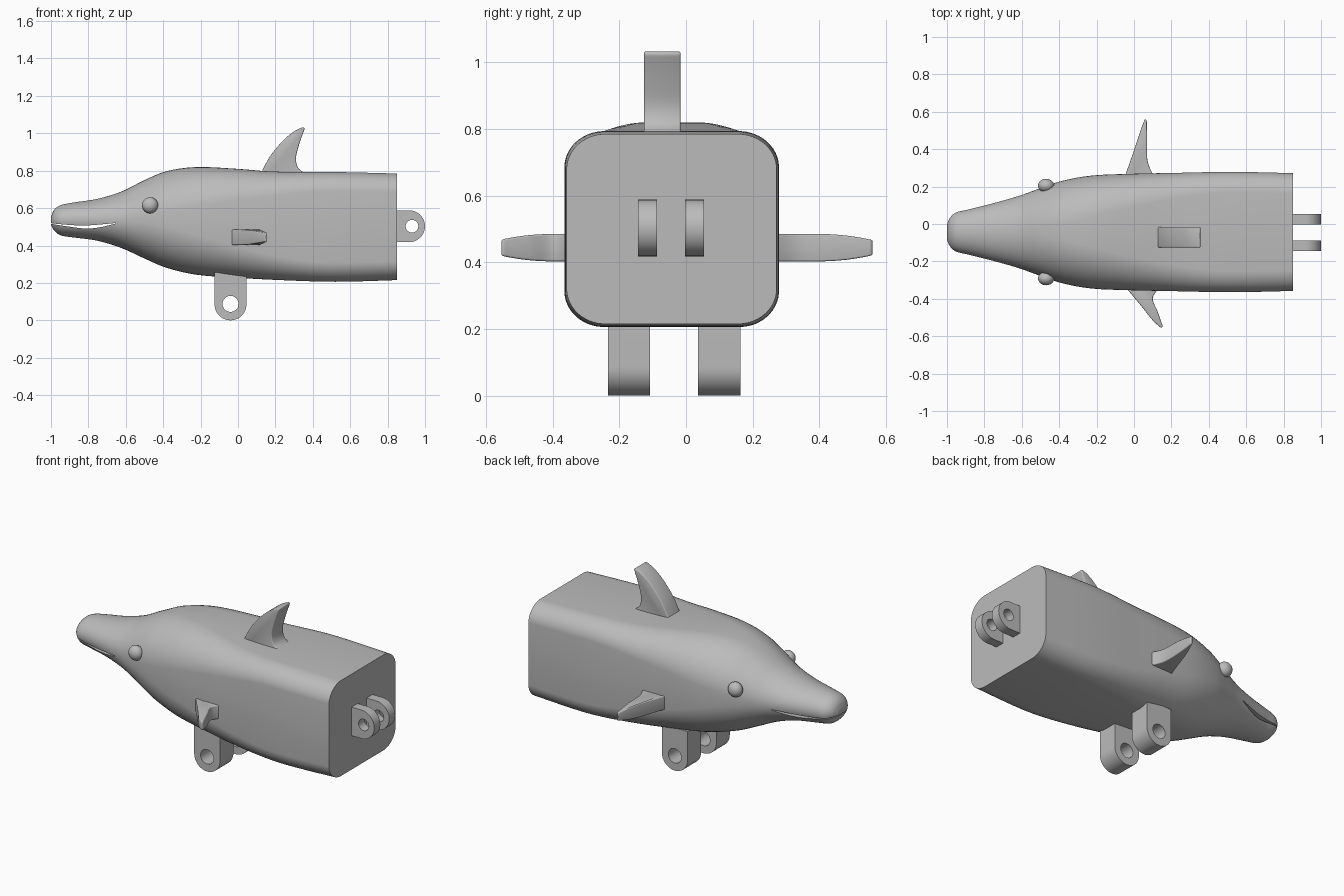
import bpy
import bmesh
import math
from mathutils import Vector

cube = bpy.data.objects.get("Cube")
if cube:
    bpy.data.objects.remove(cube, do_unlink=True)

MID_Y = -0.043

grey = bpy.data.materials.new("plain grey")
grey.use_nodes = True
grey.diffuse_color = (0.5, 0.5, 0.5, 1)
grey.node_tree.nodes["Principled BSDF"].inputs["Base Color"].default_value = grey.diffuse_color


def spline(points, steps):
    """Smooth path through points of any dimension."""
    pts = [Vector(p) for p in points]
    path = []
    for i in range(len(pts) - 1):
        a, b, c, d = (pts[min(max(k, 0), len(pts) - 1)] for k in range(i - 1, i + 3))
        for s in range(steps):
            t = s / steps
            path.append(b + (c - a) * (t / 2)
                        + (a - b * 2.5 + c * 2 - d / 2) * t ** 2
                        + ((b - c) * 1.5 + (d - a) / 2) * t ** 3)
    return path + [pts[-1]]


def loft(name, rings):
    """Skin a row of rings and close both ends."""
    bm = bmesh.new()
    loops = [[bm.verts.new(p) for p in ring] for ring in rings]
    count = len(loops[0])
    for lower, upper in zip(loops, loops[1:]):
        for i in range(count):
            j = (i + 1) % count
            bm.faces.new((lower[i], lower[j], upper[j], upper[i]))
    bm.faces.new(loops[0])
    bm.faces.new(loops[-1])
    bmesh.ops.recalc_face_normals(bm, faces=bm.faces)
    mesh = bpy.data.meshes.new(name)
    bm.to_mesh(mesh)
    bm.free()
    mesh.materials.append(grey)
    obj = bpy.data.objects.new(name, mesh)
    bpy.context.collection.objects.link(obj)
    return obj


def prism(name, outline, axis, low, high):
    """Extrude a flat outline along y or z."""
    def place(p, level):
        return (p[0], level, p[1]) if axis == "y" else (p[0], p[1], level)
    return loft(name, [[place(p, level) for p in outline] for level in (low, high)])


def activate(obj):
    bpy.ops.object.select_all(action="DESELECT")
    obj.select_set(True)
    bpy.context.view_layer.objects.active = obj


def cut(obj, cutter):
    activate(obj)
    mod = obj.modifiers.new("cut", "BOOLEAN")
    mod.operation = "DIFFERENCE"
    mod.solver = "EXACT"
    mod.object = cutter
    bpy.ops.object.modifier_apply(modifier=mod.name)
    bpy.data.objects.remove(cutter, do_unlink=True)


def smooth(obj, bevel=0):
    activate(obj)
    if bevel:
        mod = obj.modifiers.new("soft edges", "BEVEL")
        mod.width = bevel
        mod.segments = 3
        mod.limit_method = "ANGLE"
        mod.angle_limit = math.radians(50)
        bpy.ops.object.modifier_apply(modifier=mod.name)
    bpy.ops.object.shade_smooth_by_angle(angle=math.radians(35))


def body_ring(station):
    """Cross-section that changes from an ellipse to a rounded box."""
    x, top, bottom, half_w = station
    half_h = (top - bottom) / 2
    t = min(max((x + 0.7) / 1.2, 0), 1)
    corner = 1 - 0.63 * t * t * (3 - 2 * t)
    ring = []
    for sy, sz, start in ((1, 1, 0), (-1, 1, 1), (-1, -1, 2), (1, -1, 3)):
        for k in range(13):
            a = (start + (k + 0.5) / 13) * math.pi / 2
            y = half_w * (sy * (1 - corner) + corner * math.cos(a))
            z = half_h * (sz * (1 - corner) + corner * math.sin(a))
            ring.append((x, MID_Y + y, (top + bottom) / 2 + z))
    return ring


# Body: x, top, bottom, half width
stations = [
    (-1, .55, .51, .04), (-.985, .588, .483, .075), (-.95, .615, .455, .105),
    (-.88, .63, .443, .122), (-.75, .65, .425, .155), (-.62, .69, .385, .192),
    (-.5, .75, .33, .235), (-.38, .798, .28, .275), (-.22, .82, .243, .303),
    (0, .81, .227, .312), (.2, .795, .216, .316), (.52, .793, .206, .322),
    (.85, .785, .215, .315),
]
body = loft("body", [body_ring(s) for s in spline(stations, 5)])

# Mouth slot
upper_lip = spline([(-1.05, .53), (-.97, .516), (-.82, .507), (-.655, .52)], 6)
lower_lip = spline([(-.655, .517), (-.74, .497), (-.82, .491), (-.93, .505), (-1.05, .524)], 6)
cut(body, prism("mouth_cutter", upper_lip + lower_lip, "y", -1, 1))
smooth(body)

# Eyes
for side, sign in (("left", 1), ("right", -1)):
    bpy.ops.mesh.primitive_uv_sphere_add(segments=32, ring_count=16, radius=0.043,
                                         location=(-.47, MID_Y + sign * .248, .615))
    eye = bpy.context.object
    eye.name = side + "_eye"
    eye.scale.y = 0.85
    eye.data.materials.append(grey)
    smooth(eye)

# Back fin
front = spline([(.12, .78), (.17, .875), (.24, .96), (.3, 1.01), (.35, 1.034)], 5)
rear = spline([(.357, 1.025), (.33, .95), (.31, .87), (.322, .815), (.36, .785)], 5)
back_fin = prism("back_fin", front + rear + [(.36, .74), (.12, .74)], "y", -.126, -.016)
smooth(back_fin, 0.01)

# Side fins, thinning towards the tips
fins = {
    "left_fin": ([(-.045, .265), (-.005, .38), (.035, .5), (.058, .562)],
                 [(.068, .555), (.07, .46), (.072, .34), (.1, .268)], .2),
    "right_fin": ([(-.035, -.35), (.04, -.44), (.1, -.515), (.145, -.556)],
                  [(.155, -.55), (.127, -.47), (.1, -.4), (.125, -.352)], -.28),
}
for name, (front, rear, root) in fins.items():
    outline = spline(front, 6) + spline(rear, 6) + [(rear[-1][0], root), (front[0][0], root)]
    fin = prism(name, outline, "z", .403, .485)
    for v in fin.data.vertices:
        thin = max(abs(v.co.y) - .4, 0) / .16
        v.co.z = .444 + (v.co.z - .444) * (1 - .45 * thin ** 2)
    smooth(fin, 0.01)


def lug(name, centre, root, direction, hole, hole_radius, low, high):
    """Round-ended tab with a pin hole, pointing along direction in x and z."""
    radius = 0.085
    d = Vector(direction)
    side = Vector((-d.y, d.x))
    c = Vector(centre)
    arc = [c + radius * (side * math.cos(a) + d * math.sin(a))
           for a in (math.pi * k / 24 for k in range(25))]
    outline = arc + [c - side * radius - d * root, c + side * radius - d * root]
    obj = prism(name, outline, "y", low, high)
    bpy.ops.mesh.primitive_cylinder_add(vertices=32, radius=hole_radius, depth=2,
                                        location=(hole[0], 0, hole[1]),
                                        rotation=(math.pi / 2, 0, 0))
    cut(obj, bpy.context.object)
    smooth(obj)


# Lower and tail lugs
for name, low, high in (("right", -.234, -.108), ("left", .036, .163)):
    lug(name + "_lower_lug", (-.04, .085), .17, (0, -1), (-.04, .088), .043, low, high)
for name, low, high in (("right", -.144, -.087), ("left", -.003, .054)):
    lug(name + "_tail_lug", (.915, .503), .09, (1, 0), (.93, .503), .034, low, high)
